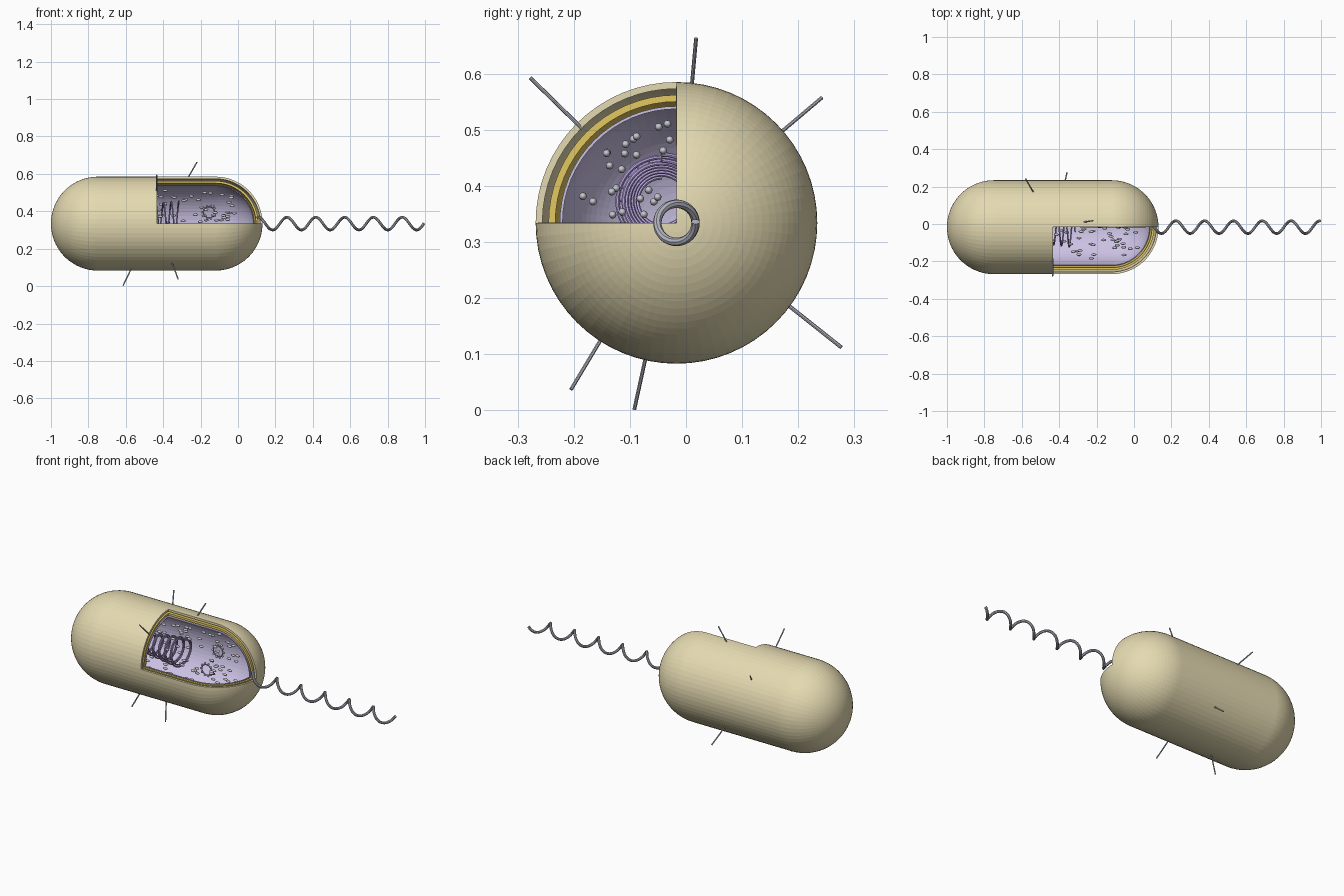
import bpy, bmesh, random
from math import pi, sin, cos, tau
from mathutils import Matrix, Vector

random.seed(4)
old = bpy.data.objects.get("Cube")
if old:
    bpy.data.objects.remove(old, do_unlink=True)

AXIS = Vector((0, -0.017, 0.334))      # long axis of the cell
LEFT, RIGHT, CUT = -0.749, -0.12, -0.433  # dome centres and window start


def material(name, r, g, b):
    m = bpy.data.materials.new(name)
    m.use_nodes = True
    m.diffuse_color = (r, g, b, 1)
    bsdf = m.node_tree.nodes["Principled BSDF"]
    bsdf.inputs["Base Color"].default_value = (r, g, b, 1)
    bsdf.inputs["Roughness"].default_value = 0.7
    return m


BEIGE = material("beige", 0.78, 0.70, 0.44)
YELLOW = material("mustard", 0.78, 0.58, 0.12)
LAVENDER = material("lavender", 0.60, 0.54, 0.78)
PURPLE = material("purple", 0.50, 0.39, 0.75)
GREY = material("grey", 0.45, 0.46, 0.52)
SILVER = material("light grey", 0.56, 0.57, 0.63)


def add_mesh(name, bm, mat, smooth=False):
    me = bpy.data.meshes.new(name)
    bm.to_mesh(me)
    bm.free()
    me.materials.append(mat)
    for p in me.polygons:
        p.use_smooth = smooth
    ob = bpy.data.objects.new(name, me)
    bpy.context.collection.objects.link(ob)
    return ob


def capsule_shell(name, radius, thickness, mat):
    """Lathed capsule with one quarter of its right half removed."""
    n = 24
    arc = [i * pi / 2 / n for i in range(n + 1)]
    profile = [(LEFT - radius * cos(a), radius * sin(a)) for a in arc]
    profile.append((CUT, radius))
    profile += [(RIGHT + radius * cos(a), radius * sin(a)) for a in reversed(arc)]
    bm = bmesh.new()
    verts = [bm.verts.new((x, 0, r)) for x, r in profile]
    edges = [bm.edges.new(pair) for pair in zip(verts, verts[1:])]
    bmesh.ops.spin(bm, geom=verts + edges, cent=(0, 0, 0), axis=(1, 0, 0),
                   angle=tau, steps=64)
    bmesh.ops.remove_doubles(bm, verts=bm.verts, dist=0.0004)
    bmesh.ops.recalc_face_normals(bm, faces=bm.faces)
    window = []
    for f in bm.faces:
        c = f.calc_center_median()
        if c.x > CUT and c.y < 0 and c.z > 0:
            window.append(f)
    bmesh.ops.delete(bm, geom=window, context='FACES')
    ob = add_mesh(name, bm, mat)
    ob.location = AXIS
    mod = ob.modifiers.new("thickness", 'SOLIDIFY')
    mod.thickness = thickness
    mod.offset = -1


def tubes(name, paths, radius, mat):
    """Round tubes along a list of point paths, as one mesh."""
    cu = bpy.data.curves.new(name, 'CURVE')
    cu.dimensions = '3D'
    cu.bevel_depth = radius
    cu.bevel_resolution = 2
    cu.use_fill_caps = True
    for path in paths:
        s = cu.splines.new('POLY')
        s.points.add(len(path) - 1)
        for p, co in zip(s.points, path):
            p.co = (*co, 1)
    cu.materials.append(mat)
    ob = bpy.data.objects.new(name, cu)
    bpy.context.collection.objects.link(ob)
    bpy.ops.object.select_all(action='DESELECT')
    ob.select_set(True)
    bpy.context.view_layer.objects.active = ob
    bpy.ops.object.convert(target='MESH')
    bpy.ops.object.shade_smooth_by_angle()


def beads(name, centres, size, mat):
    bm = bmesh.new()
    for c in centres:
        bmesh.ops.create_icosphere(bm, subdivisions=2, radius=1,
                                   matrix=Matrix.Translation(c) @ Matrix.Diagonal((*size, 1)))
    add_mesh(name, bm, mat, True)


# Nested envelope layers
capsule_shell("outer_wall", 0.251, 0.012, BEIGE)
capsule_shell("middle_wall", 0.228, 0.012, YELLOW)
capsule_shell("inner_membrane", 0.208, 0.005, LAVENDER)

# Corkscrew tail
start, end, pitch = 0.1, 0.995, 0.154
tail = []
for i in range(181):
    x = start + (end - start) * i / 180
    a = tau * (x - 0.108) / pitch
    tail.append(AXIS + Vector((x, -0.034 * sin(a), 0.034 * cos(a))))
tubes("tail", [tail], 0.0075, GREY)

# Thin hairs: root and tip of each
hairs = [((-0.27, 0.01, 0.575), (-0.219, 0.018, 0.663)),
         ((-0.435, -0.185, 0.502), (-0.435, -0.278, 0.593)),
         ((-0.535, 0.165, 0.492), (-0.58, 0.242, 0.557)),
         ((-0.38, 0.175, 0.193), (-0.358, 0.277, 0.112)),
         ((-0.355, -0.148, 0.132), (-0.32, -0.205, 0.037)),
         ((-0.568, -0.071, 0.098), (-0.615, -0.092, 0.002))]
tubes("hairs", hairs, 0.0035, GREY)


# Coiled double strand with rungs, tapering toward the closed end
def coil_point(t, inset):
    a = tau * 6 * t
    r = 0.083 - 0.03 * t - inset
    return Vector((-0.315 - 0.25 * t, -0.043 + r * sin(a), 0.373 + r * cos(a)))


steps = [i / 240 for i in range(241)]
tubes("coil_strands", [[coil_point(t, d) for t in steps] for d in (0, 0.011)],
      0.004, PURPLE)
tubes("coil_rungs", [(coil_point(t, 0), coil_point(t, 0.011)) for t in steps[::2]],
      0.0015, PURPLE)

# Small beaded rings
for side, centre in (("upper", Vector((-0.155, 0.04, 0.395))),
                     ("lower", Vector((-0.215, 0.02, 0.28)))):
    ring = [centre + Vector((0.03 * cos(tau * i / 40), 0, 0.03 * sin(tau * i / 40)))
            for i in range(41)]
    tubes(side + "_ring", [ring], 0.0035, PURPLE)
    beads(side + "_ring_beads", [p + (p - centre) * 0.2 for p in ring[:40:4]],
          (0.006, 0.006, 0.006), SILVER)

# Scattered granules, kept clear of the membrane
granules = []
while len(granules) < 120:
    p = Vector((random.uniform(-0.6, 0.02), random.uniform(-0.18, 0.18),
                random.uniform(-0.18, 0.18)))
    near = Vector((min(p.x, RIGHT), 0, 0))
    if 0.05 < (p - near).length < 0.18:
        granules.append(p + AXIS)
beads("granules", granules, (0.014, 0.007, 0.007), SILVER)
